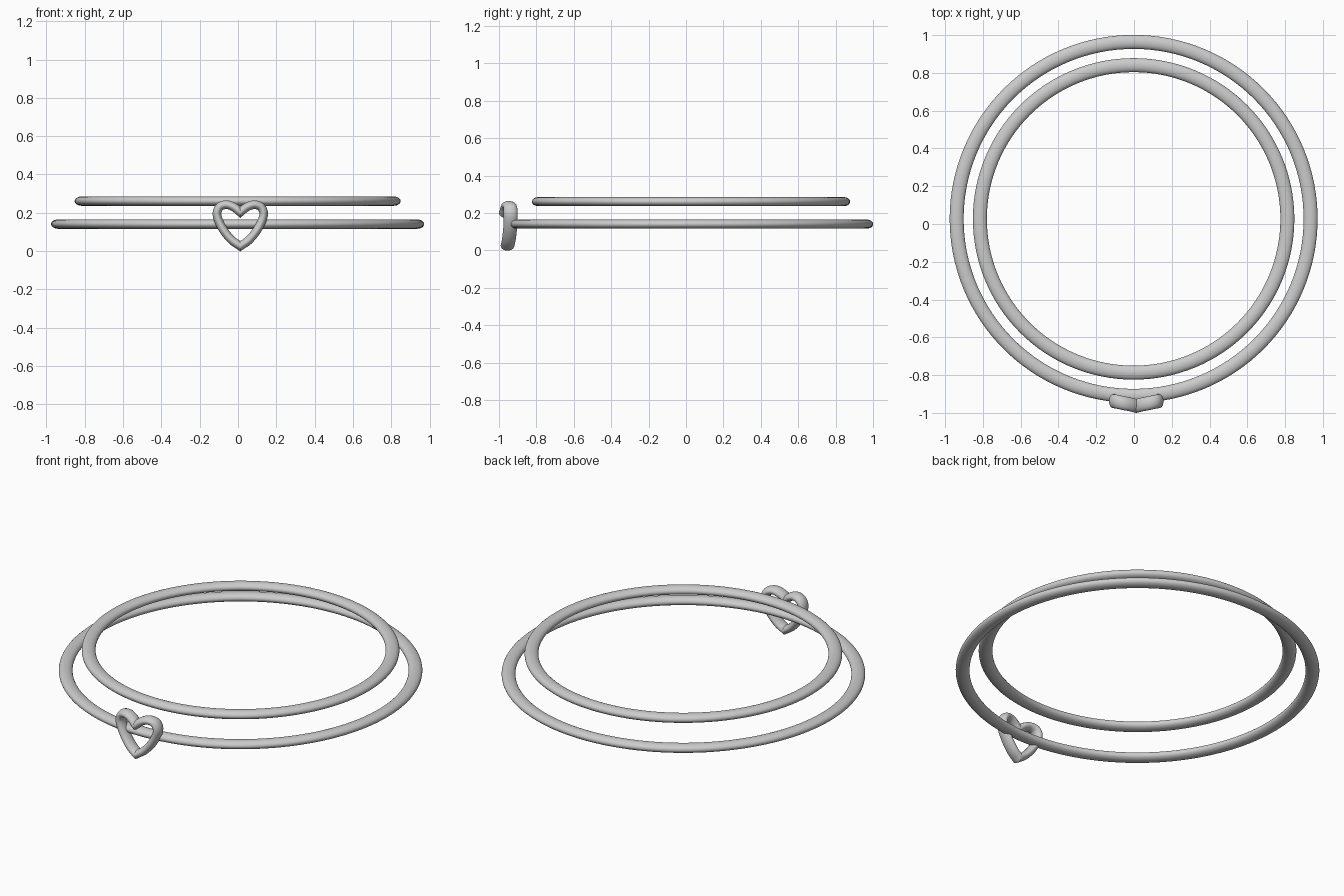
import bpy, bmesh, math
from mathutils import Vector

if "Cube" in bpy.data.objects:
    bpy.data.objects.remove(bpy.data.objects["Cube"])


def finish(ob, angle):
    bpy.ops.object.select_all(action='DESELECT')
    ob.select_set(True)
    bpy.context.view_layer.objects.active = ob
    bpy.ops.object.shade_smooth_by_angle(angle=math.radians(angle))


# Bangle: torus with a flattened oval section
def bangle(name, outer_radius, z):
    half_w, half_h = 0.037, 0.0245
    bpy.ops.mesh.primitive_torus_add(major_segments=128, minor_segments=24,
                                     major_radius=outer_radius - half_w,
                                     minor_radius=half_w,
                                     location=(-0.002, 0.027, z))
    ob = bpy.context.object
    ob.name = name
    ob.scale.z = half_h / half_w
    bpy.ops.object.transform_apply(location=False, rotation=False, scale=True)
    finish(ob, 60)


bangle("outer_bangle", 0.974, 0.141)
bangle("inner_bangle", 0.851, 0.261)

# Heart centreline, right half from the dip to the tip: (x, y, z)
HALF = [Vector(p) for p in [
    (0, -0.963, 0.203), (0.033, -0.955, 0.229), (0.070, -0.948, 0.242),
    (0.106, -0.940, 0.232), (0.122, -0.938, 0.198), (0.111, -0.938, 0.153),
    (0.081, -0.942, 0.100), (0.042, -0.948, 0.055), (0, -0.954, 0.026)]]


def smooth_path(pts, steps):
    ext = [2 * pts[0] - pts[1]] + pts + [2 * pts[-1] - pts[-2]]
    out = []
    for i in range(1, len(ext) - 2):
        a, b, c, d = ext[i - 1:i + 3]
        for k in range(steps):
            t = k / steps
            out.append(0.5 * (2 * b + (c - a) * t + (2 * a - 5 * b + 4 * c - d) * t * t
                              + (3 * b - a - 3 * c + d) * t ** 3))
    return out + [pts[-1]]


# Heart charm: oval section swept round the closed path with mitred corners
right = smooth_path(HALF, 6)
path = right + [Vector((-p.x, p.y, p.z)) for p in right[-2:0:-1]]
SIDES, WIDE, DEEP = 20, 0.0225, 0.037
bm = bmesh.new()
rings = []
n = len(path)
for i, p in enumerate(path):
    d1, d2 = p - path[i - 1], path[(i + 1) % n] - p
    n1 = Vector((d1.z, 0, -d1.x)).normalized()
    n2 = Vector((d2.z, 0, -d2.x)).normalized()
    m = (n1 + n2).normalized()
    m /= m.dot(n1)
    rings.append([bm.verts.new(p + m * WIDE * math.cos(a) + Vector((0, DEEP * math.sin(a), 0)))
                  for a in (2 * math.pi * k / SIDES for k in range(SIDES))])
for i in range(n):
    r, s = rings[i], rings[(i + 1) % n]
    for k in range(SIDES):
        j = (k + 1) % SIDES
        bm.faces.new((r[k], r[j], s[j], s[k]))
bmesh.ops.recalc_face_normals(bm, faces=bm.faces)
mesh = bpy.data.meshes.new("heart_charm")
bm.to_mesh(mesh)
bm.free()
heart = bpy.data.objects.new("heart_charm", mesh)
heart.location.x = 0.012
bpy.context.collection.objects.link(heart)
finish(heart, 40)
